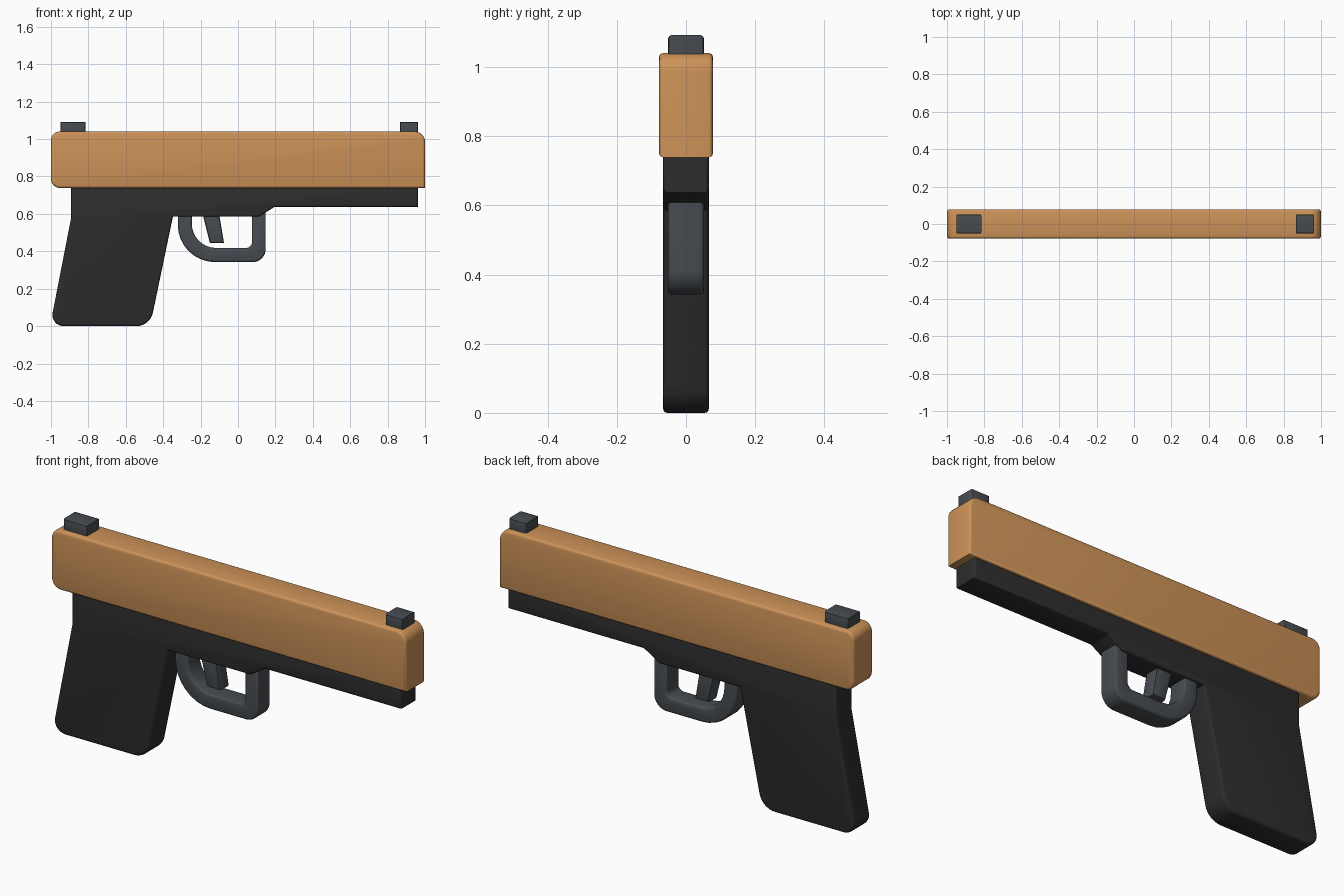
import bpy, bmesh, math
from mathutils import Vector

if "Cube" in bpy.data.objects:
    bpy.data.objects.remove(bpy.data.objects["Cube"])


def material(name, rgb):
    m = bpy.data.materials.new(name)
    m.diffuse_color = (*rgb, 1.0)
    m.use_nodes = True
    m.node_tree.nodes["Principled BSDF"].inputs["Base Color"].default_value = m.diffuse_color
    return m


tan = material("warm_tan", (0.61, 0.29, 0.098))
black = material("matte_black", (0.026, 0.026, 0.026))
grey = material("slate_grey", (0.063, 0.071, 0.081))


def fillet(points, steps=8):
    """Round each (x, z, radius) corner of a closed outline."""
    out = []
    n = len(points)
    for i, (x, z, r) in enumerate(points):
        p = Vector((x, z))
        if r <= 0:
            out.append(p)
            continue
        a = (Vector(points[i - 1][:2]) - p).normalized()
        b = (Vector(points[(i + 1) % n][:2]) - p).normalized()
        half = a.angle(b) / 2
        centre = p + (a + b).normalized() * (r / math.sin(half))
        start = p + a * (r / math.tan(half)) - centre
        end = p + b * (r / math.tan(half)) - centre
        sweep = start.angle(end)
        for k in range(steps + 1):
            t = k / steps
            v = (start * math.sin((1 - t) * sweep) + end * math.sin(t * sweep)) / math.sin(sweep)
            out.append(centre + v)
    return out


def slab(name, points, half_width, bevel, mat, segments=3):
    """Extrude a side outline across y and soften the two side rims."""
    bm = bmesh.new()
    face = bm.faces.new([bm.verts.new((p.x, -half_width, p.y)) for p in fillet(points)])
    ext = bmesh.ops.extrude_face_region(bm, geom=[face])
    moved = [g for g in ext["geom"] if isinstance(g, bmesh.types.BMVert)]
    bmesh.ops.translate(bm, verts=moved, vec=(0, 2 * half_width, 0))
    bmesh.ops.recalc_face_normals(bm, faces=bm.faces[:])
    rims = [e for e in bm.edges if abs(e.verts[0].co.y - e.verts[1].co.y) < 1e-6]
    bmesh.ops.bevel(bm, geom=rims, offset=bevel, segments=segments, profile=0.5,
                    affect='EDGES', clamp_overlap=True)
    bmesh.ops.recalc_face_normals(bm, faces=bm.faces[:])
    me = bpy.data.meshes.new(name)
    bm.to_mesh(me)
    bm.free()
    me.materials.append(mat)
    ob = bpy.data.objects.new(name, me)
    bpy.context.collection.objects.link(ob)
    bpy.ops.object.select_all(action='DESELECT')
    ob.select_set(True)
    bpy.context.view_layer.objects.active = ob
    bpy.ops.object.shade_smooth_by_angle(angle=math.radians(35))
    return ob


# Upper body
slab("slide", [(-1, 0.738, 0.05), (1, 0.738, 0), (1, 1.04, 0.055), (-1, 1.04, 0.045)],
     0.078, 0.013, tan)

# Lower frame with raked grip
slab("frame_and_grip", [
    (-0.892, 0.76, 0), (-0.892, 0.58, 0), (-1.005, 0.0, 0.06), (-0.47, 0.0, 0.09),
    (-0.348, 0.585, 0), (0.11, 0.585, 0.03), (0.195, 0.637, 0.02), (0.962, 0.637, 0),
    (0.962, 0.76, 0)], 0.066, 0.012, black)

# Trigger guard loop
slab("trigger_guard", [
    (-0.322, 0.62, 0), (-0.322, 0.342, 0.2), (0.148, 0.342, 0.07), (0.148, 0.615, 0),
    (0.074, 0.615, 0), (0.074, 0.418, 0.03), (-0.247, 0.418, 0.13), (-0.247, 0.62, 0)],
    0.052, 0.012, grey)

# Trigger
slab("trigger", [(-0.194, 0.62, 0), (-0.15, 0.444, 0), (-0.075, 0.444, 0), (-0.104, 0.62, 0)],
     0.04, 0.012, grey, 2)

# Sights on top
for name, x0, x1 in (("rear_sight", -0.95, -0.815), ("front_sight", 0.865, 0.963)):
    slab(name, [(x0, 1.02, 0), (x1, 1.02, 0), (x1, 1.092, 0), (x0, 1.092, 0)],
         0.052, 0.01, grey, 2)
